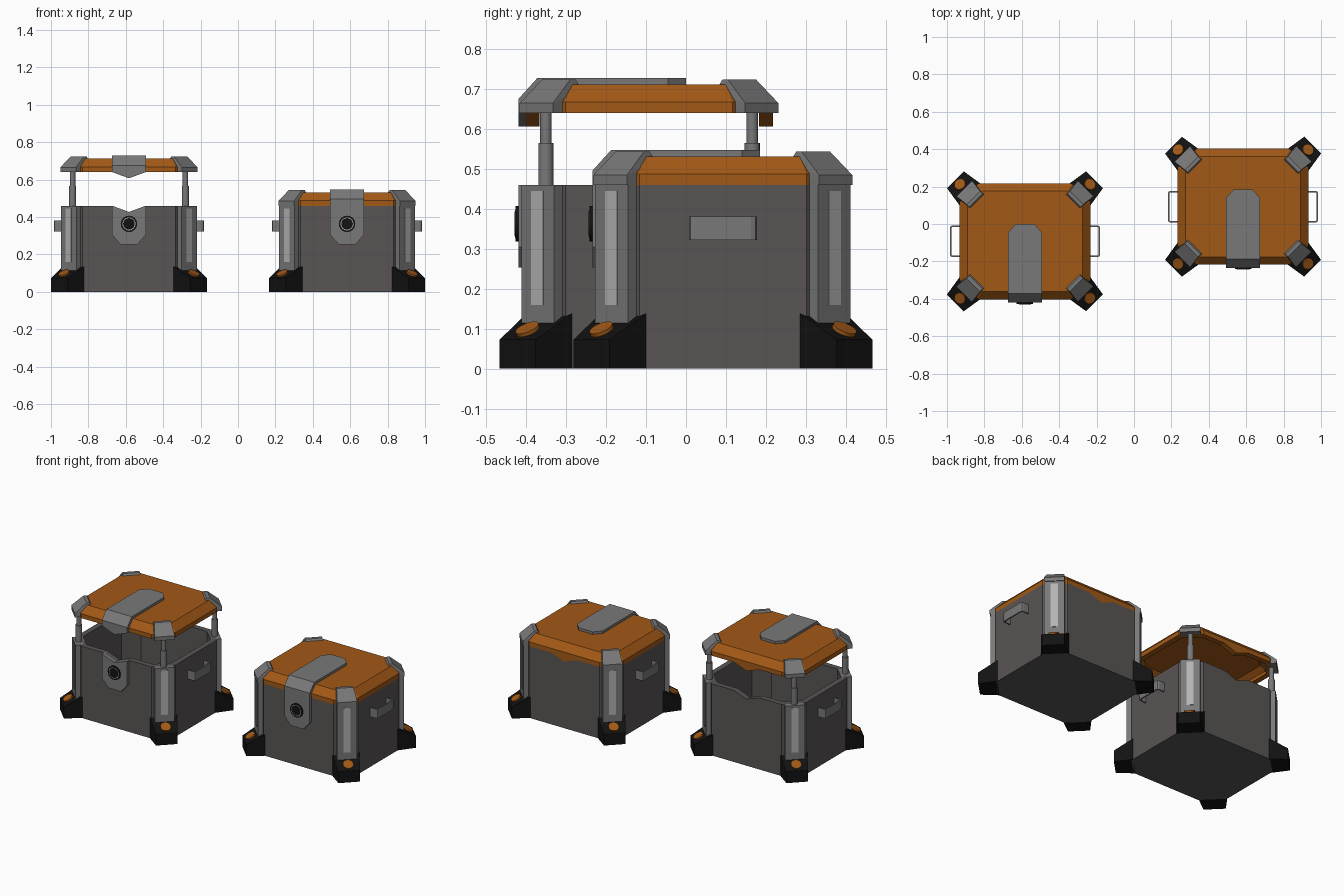
import bpy, bmesh, math
from mathutils import Vector, Matrix

if "Cube" in bpy.data.objects:
    bpy.data.objects.remove(bpy.data.objects["Cube"])


def material(name, rgb):
    m = bpy.data.materials.new(name)
    m.diffuse_color = (*rgb, 1)
    m.use_nodes = True
    m.node_tree.nodes["Principled BSDF"].inputs["Base Color"].default_value = m.diffuse_color
    return m


ORANGE = material("orange", (0.36, 0.10, 0.008))
DARK = material("dark_grey", (0.10, 0.09, 0.09))
BLACK = material("black", (0.006, 0.006, 0.006))
STEEL = material("steel", (0.19, 0.19, 0.19))
PALE = material("pale", (0.45, 0.45, 0.45))

# Diagonal frame at the +x +y corner: u outward, v along the face, z up
S = math.sqrt(0.5)
CORNER = Matrix(((S, -S, 0, 0.322), (S, S, 0, 0.279), (0, 0, 1, 0), (0, 0, 0, 1)))


def finish(name, bm, mat, loc, mirror=(), smooth=False):
    bmesh.ops.recalc_face_normals(bm, faces=bm.faces)
    me = bpy.data.meshes.new(name)
    bm.to_mesh(me)
    bm.free()
    me.materials.append(mat)
    ob = bpy.data.objects.new(name, me)
    ob.location = loc
    bpy.context.collection.objects.link(ob)
    if mirror:
        mod = ob.modifiers.new("mirror", 'MIRROR')
        mod.use_axis = ('x' in mirror, 'y' in mirror, False)
        mod.use_mirror_merge = False
    if smooth:
        bpy.ops.object.select_all(action='DESELECT')
        ob.select_set(True)
        bpy.context.view_layer.objects.active = ob
        bpy.ops.object.shade_smooth_by_angle(angle=math.radians(35))
    return ob


def hulls(*groups, matrix=Matrix()):
    """One bmesh holding the convex hull of every point group."""
    bm = bmesh.new()
    for pts in groups:
        vs = [bm.verts.new(matrix @ Vector(p)) for p in pts]
        res = bmesh.ops.convex_hull(bm, input=vs)
        junk = [g for g in res["geom_interior"] + res["geom_unused"]
                if isinstance(g, bmesh.types.BMVert)]
        bmesh.ops.delete(bm, geom=list(set(junk)), context='VERTS')
    bmesh.ops.dissolve_limit(bm, angle_limit=0.01, verts=bm.verts, edges=bm.edges)
    return bm


def sym(pts, axis):
    """Points plus their copies flipped on one axis."""
    return pts + [tuple(-c if i == axis else c for i, c in enumerate(p)) for p in pts]


def box(a, b):
    return [(x, y, z) for x in (a[0], b[0]) for y in (a[1], b[1]) for z in (a[2], b[2])]


def cylinder(bm, r1, r2, depth, matrix, sides=24):
    bmesh.ops.create_cone(bm, cap_ends=True, segments=sides, radius1=r1, radius2=r2,
                          depth=depth, matrix=matrix)


def ring(inset, z, vee=0.0):
    """Chamfered rectangle with a V in the front and back edges."""
    a, b, c = 0.35 - inset, 0.31 - inset, 0.101 - inset * 0.586
    half = [(a, -b + c, z), (a, b - c, z), (a - c, b, z), (0.09, b, z),
            (0, b, z - vee), (-0.09, b, z), (-a + c, b, z)]
    return half + [(-x, -y, h) for x, y, h in half]


def shell(rings):
    bm = bmesh.new()
    loops = [[bm.verts.new(p) for p in r] for r in rings]
    for lo, hi in zip(loops, loops[1:]):
        for i in range(len(lo)):
            j = (i + 1) % len(lo)
            bm.faces.new((lo[i], lo[j], hi[j], hi[i]))
    bm.faces.new(loops[0])
    bm.faces.new(loops[-1])
    return bm


def crate(tag, cx, cy, lift):
    base = (cx, cy, 0)
    top = (cx, cy, 0.46 + lift)
    V = 0.033

    # Hollow body and lid
    finish(tag + "_body", shell([ring(0, 0), ring(0, 0.46, V), ring(0.035, 0.46, V),
                                 ring(0.035, 0.04)]), DARK, base)
    finish(tag + "_lid", shell([ring(0.07, 0.045), ring(0.035, 0.02), ring(0.035, 0, V),
                                ring(0, 0, V), ring(0, 0.028), ring(0.042, 0.072)]),
           ORANGE, top)

    # Corner posts, light strips, lid caps and feet
    finish(tag + "_corner_posts", hulls(box((-0.06, -0.058, 0.05), (0, 0.058, 0.46)),
                                        matrix=CORNER), STEEL, base, 'xy')
    finish(tag + "_light_strips", hulls(box((-0.01, -0.021, 0.16), (0.002, 0.021, 0.445)),
                                        matrix=CORNER), PALE, base, 'xy')
    cap = [(0.005, 0.059, 0), (0.005, 0.059, 0.025), (-0.065, 0.05, 0.084),
           (-0.085, 0.05, 0.084), (-0.1, 0.055, 0.06), (-0.055, 0.059, 0)]
    finish(tag + "_lid_caps", hulls(sym(cap, 1), matrix=CORNER), STEEL, top, 'xy')
    foot = [(0.071, 0.0635, 0), (0.071, 0.0635, 0.073), (-0.041, 0.081, 0.138),
            (-0.041, 0.081, 0)]
    finish(tag + "_feet", hulls(sym(foot, 1), matrix=CORNER), BLACK, base, 'xy')
    bm = bmesh.new()
    cylinder(bm, 0.031, 0.031, 0.016, CORNER @ Matrix.Translation((0.034, 0, 0.096))
             @ Matrix.Rotation(math.atan(0.58), 4, 'Y'))
    finish(tag + "_foot_discs", bm, ORANGE, base, 'xy', True)

    # Lid strap: V-ended front, sloped bend, top tongue
    front = sym([(0.09, y, z) for y in (-0.327, -0.305) for z in (0, 0.036)], 0)
    front += [(0, -0.327, -V), (0, -0.305, -V)]
    bend = sym([(0.09, -0.327, 0.036), (0.09, -0.28, 0.088), (0.09, -0.305, 0.02),
                (0.09, -0.26, 0.06)], 0)
    tongue = sym([(x, y, z) for z in (0.06, 0.088)
                  for x, y in ((0.09, -0.28), (0.09, 0.048), (0.05, 0.0925))], 0)
    finish(tag + "_lid_strap", hulls(front, bend, tongue), STEEL, top)

    # Latch plate with a V top, made of two halves
    half = [(x, y, z) for y in (-0.327, -0.3) for x, z in
            ((0, 0.46 - V), (0.09, 0.46), (0.09, 0.305), (0.045, 0.253), (0, 0.253))]
    finish(tag + "_latch_plate", hulls(half), STEEL, base, 'x')

    # Round lock
    for part, r, y, mat in (("rim", 0.044, -0.334, BLACK), ("ring", 0.035, -0.3355, PALE),
                            ("core", 0.031, -0.337, BLACK)):
        bm = bmesh.new()
        cylinder(bm, r, r, 0.03, Matrix.Translation((0, y + 0.015, 0.363))
                 @ Matrix.Rotation(math.pi / 2, 4, 'X'))
        finish(tag + "_lock_" + part, bm, mat, base, smooth=True)

    # Side handles: bent flat strip
    bm = bmesh.new()
    outer = [(0.345, 0.085), (0.388, 0.085), (0.398, 0.081), (0.402, 0.07)]
    inner = [(0.345, 0.077), (0.385, 0.077), (0.391, 0.075), (0.394, 0.068)]
    path = list(zip(outer, inner))
    path += [((a[0], -a[1]), (b[0], -b[1])) for a, b in reversed(path)]
    secs = [[bm.verts.new((*p, z)) for p, z in ((a, 0.323), (a, 0.381), (b, 0.381), (b, 0.323))]
            for a, b in path]
    for s, t in zip(secs, secs[1:]):
        for i in range(4):
            j = (i + 1) % 4
            bm.faces.new((s[i], s[j], t[j], t[i]))
    bm.faces.new(secs[0])
    bm.faces.new(secs[-1])
    finish(tag + "_handles", bm, STEEL, base, 'x')

    # Lifting pistons of the open crate
    if lift:
        bm = bmesh.new()
        at = CORNER @ Matrix.Translation((-0.029, 0, 0))
        for r1, r2, z0, z1 in ((0.019, 0.019, 0.44, 0.565), (0.0145, 0.0145, 0.55, 0.67)):
            cylinder(bm, r1, r2, z1 - z0, at @ Matrix.Translation((0, 0, (z0 + z1) / 2)), 16)
        finish(tag + "_pistons", bm, STEEL, base, 'xy', True)


crate("open_crate", -0.583, -0.0925, 0.18)
crate("closed_crate", 0.583, 0.0925, 0.0)
